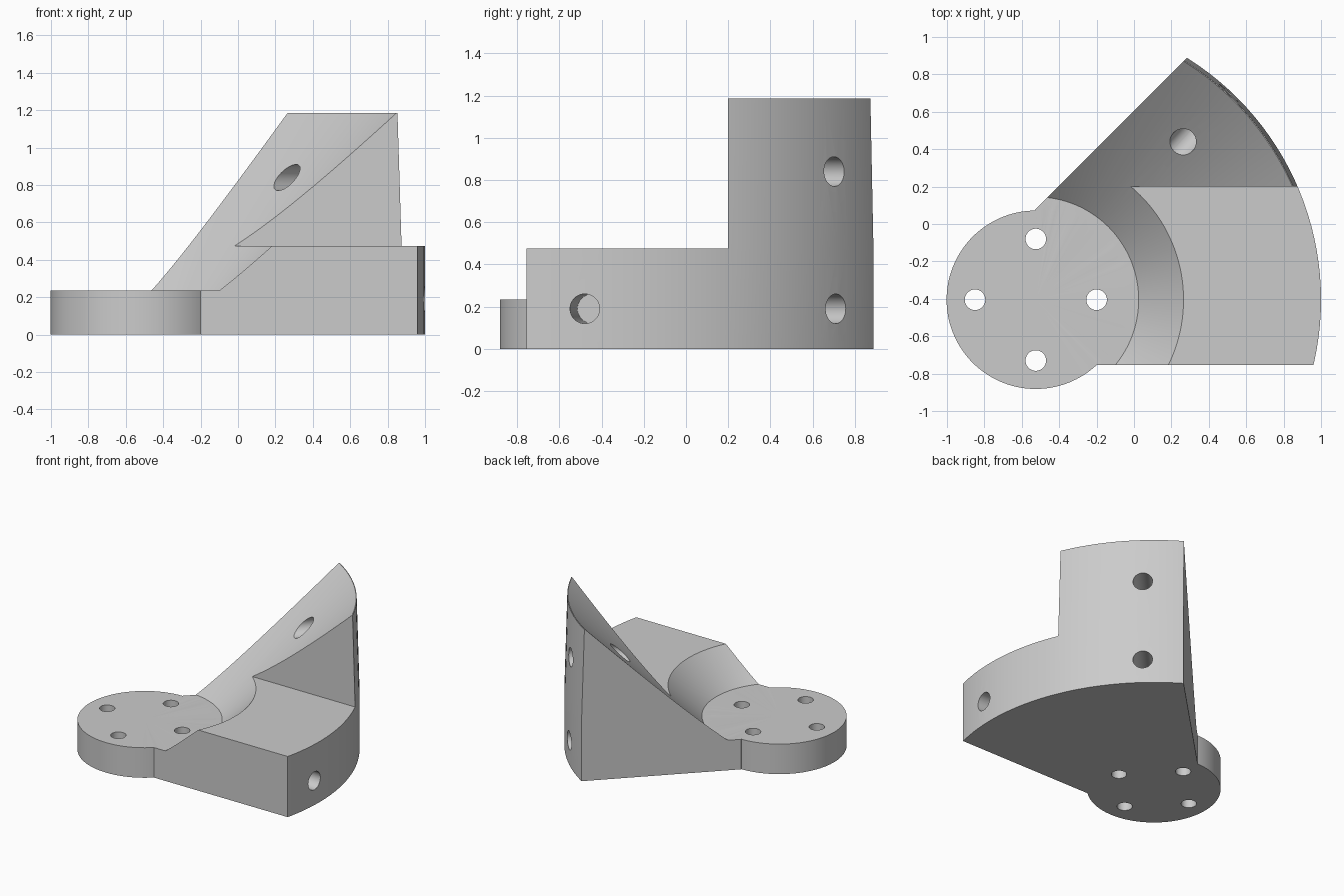
import bpy, bmesh, math
from mathutils import Matrix, Vector

if "Cube" in bpy.data.objects:
    bpy.data.objects.remove(bpy.data.objects["Cube"])

PIVOT = Vector((-0.525, -0.405, 0))   # shared axis of the disc, cone and outer wall
PLATE, STEP, TOP = 0.235, 0.475, 1.185

grey = bpy.data.materials.new("plain grey")
grey.use_nodes = True
colour = (0.6, 0.6, 0.6, 1)
grey.diffuse_color = colour
grey.node_tree.nodes["Principled BSDF"].inputs["Base Color"].default_value = colour


def finish(name, bm):
    bmesh.ops.recalc_face_normals(bm, faces=bm.faces)
    mesh = bpy.data.meshes.new(name)
    bm.to_mesh(mesh)
    bm.free()
    mesh.materials.append(grey)
    ob = bpy.data.objects.new(name, mesh)
    bpy.context.collection.objects.link(ob)
    return ob


def lathe(name, profile, steps=144):
    bm = bmesh.new()
    verts = [bm.verts.new(PIVOT + Vector((r, 0, z))) for r, z in profile]
    edges = [bm.edges.new(pair) for pair in zip(verts, verts[1:])]
    bmesh.ops.spin(bm, geom=verts + edges, cent=PIVOT, axis=(0, 0, 1),
                   angle=math.tau, steps=steps)
    bmesh.ops.remove_doubles(bm, verts=bm.verts, dist=0.0001)
    return finish(name, bm)


def prism(name, outline, low, high):
    bm = bmesh.new()
    face = bm.faces.new([bm.verts.new((x, y, low)) for x, y in outline])
    new = bmesh.ops.extrude_face_region(bm, geom=[face])["geom"]
    bmesh.ops.translate(bm, vec=(0, 0, high - low),
                        verts=[v for v in new if isinstance(v, bmesh.types.BMVert)])
    return finish(name, bm)


def rod(name, start, end, radius):
    bm = bmesh.new()
    axis = end - start
    place = Matrix.Translation((start + end) / 2) @ axis.to_track_quat("Z", "Y").to_matrix().to_4x4()
    bmesh.ops.create_cone(bm, cap_ends=True, segments=48, radius1=radius,
                          radius2=radius, depth=axis.length, matrix=place)
    return finish(name, bm)


def combine(ob, tool, operation):
    mod = ob.modifiers.new(operation.lower(), "BOOLEAN")
    mod.operation, mod.object, mod.solver = operation, tool, "EXACT"
    bpy.context.view_layer.objects.active = ob
    bpy.ops.object.modifier_apply(modifier=mod.name)
    bpy.data.objects.remove(tool)


def polar(radius, degrees, z):
    a = math.radians(degrees)
    return PIVOT + Vector((radius * math.cos(a), radius * math.sin(a), z))


# Turned body with conical inner slope, trimmed to a wedge
bracket = lathe("bracket", [(0, 0), (1.525, 0), (1.525, STEP), (1.505, TOP),
                            (1.5, TOP), (0.55, PLATE), (0, PLATE)])
wedge = prism("wedge", [(-0.3, -0.755), (1.5, -0.755), (1.5, 2.105), (-0.53, 0.075)], -0.5, 2)
combine(bracket, wedge, "INTERSECT")

# Lower step in front of the tall section
step = prism("step_cutter", [(-2, -2), (2, -2), (2, 0.2), (-2, 0.2)], STEP, 2)
combine(bracket, step, "DIFFERENCE")

# Round mounting plate
plate = lathe("plate", [(0, 0), (0.477, 0), (0.477, PLATE), (0, PLATE)])
combine(bracket, plate, "UNION")

# Four vertical bolt holes
for i in range(4):
    hole = rod("bolt_hole", polar(0.325, 90 * i, -0.2), polar(0.325, 90 * i, 0.5), 0.055)
    combine(bracket, hole, "DIFFERENCE")

# Radial holes in the outer wall: two blind, one through to the slope
for angle, z in ((-2.8, 0.19), (47, 0.19), (47, 0.84)):
    hole = rod("radial_hole", polar(0.8, angle, z), polar(1.7, angle, z), 0.07)
    combine(bracket, hole, "DIFFERENCE")

bpy.ops.object.select_all(action="DESELECT")
bracket.select_set(True)
bpy.context.view_layer.objects.active = bracket
bpy.ops.object.shade_smooth_by_angle(angle=math.radians(30))
